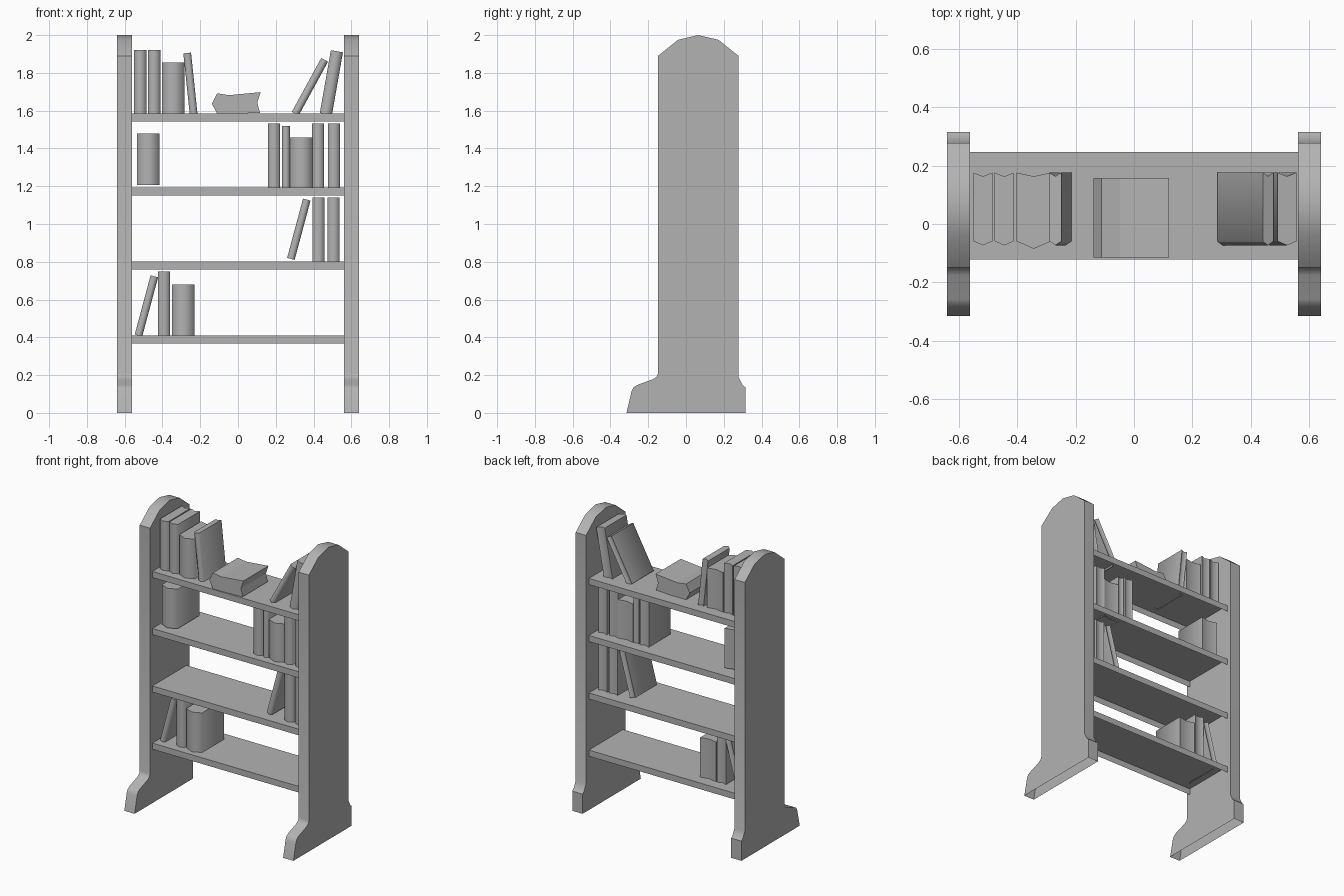
import bpy, bmesh
from math import radians, sin
from mathutils import Matrix

if "Cube" in bpy.data.objects:
    bpy.data.objects.remove(bpy.data.objects["Cube"])

grey = bpy.data.materials.new("grey")
grey.diffuse_color = (0.45, 0.45, 0.45, 1)
grey.use_nodes = True
grey.node_tree.nodes["Principled BSDF"].inputs["Base Color"].default_value = grey.diffuse_color


def prism(name, pts, direction, smooth=0):
    """Extrude a closed 3D outline along a direction; undersides stay open."""
    bm = bmesh.new()
    face = bm.faces.new([bm.verts.new(p) for p in pts])
    ext = bmesh.ops.extrude_face_region(bm, geom=[face], use_keep_orig=True)
    verts = [v for v in ext["geom"] if isinstance(v, bmesh.types.BMVert)]
    bmesh.ops.translate(bm, verts=verts, vec=direction)
    bmesh.ops.recalc_face_normals(bm, faces=bm.faces)
    bm.normal_update()
    under = [f for f in bm.faces if f.normal.z < -0.99]
    bmesh.ops.delete(bm, geom=under, context='FACES')
    me = bpy.data.meshes.new(name)
    bm.to_mesh(me)
    bm.free()
    me.materials.append(grey)
    ob = bpy.data.objects.new(name, me)
    bpy.context.collection.objects.link(ob)
    if smooth:
        bpy.ops.object.select_all(action='DESELECT')
        ob.select_set(True)
        bpy.context.view_layer.objects.active = ob
        bpy.ops.object.shade_smooth_by_angle(angle=radians(smooth))
    return ob


# Side panels: flared foot and arched top
panel = [(-0.315, 0), (-0.288, 0.115), (-0.278, 0.135), (-0.258, 0.148), (-0.175, 0.178),
         (-0.155, 0.192), (-0.148, 0.21), (-0.148, 1.89), (-0.042, 1.975), (0.064, 2.0),
         (0.172, 1.975), (0.278, 1.89), (0.278, 0.19), (0.3, 0.147), (0.315, 0.135), (0.315, 0)]
for side, x in (("left", -0.64), ("right", 0.562)):
    prism(f"side_panel_{side}", [(x, y, z) for y, z in panel], (0.078, 0, 0), 45)

# Shelves
SHELF_TOPS = [0.41, 0.801, 1.194, 1.584]
for i, z in enumerate(SHELF_TOPS):
    prism(f"shelf_{i + 1}", [(-0.563, -0.122, z), (0.563, -0.122, z), (0.563, 0.247, z),
                             (-0.563, 0.247, z)], (0, 0, -0.042))

# Book kinds: width, height, spine front y
KINDS = {"thin": (0.041, 0.325, -0.073), "tall": (0.065, 0.338, -0.073), "thick": (0.119, 0.271, -0.085)}


def book(name, kind, x, z, lean=0):
    """Book with pointed spine and hollow page edge; x, z = middle of its bottom."""
    w, h, spine = KINDS[kind]
    a = w / 2
    pts = [(-a, -0.059, 0), (0, spine, 0), (a, -0.059, 0),
           (a, 0.176, 0), (0, 0.163, 0), (-a, 0.176, 0)]
    ob = prism(name, pts, (0, 0, h), 75)
    t = radians(lean)
    lift = abs(sin(t)) * a
    ob.data.transform(Matrix.Translation((x, 0, z + lift)) @ Matrix.Rotation(t, 4, 'Y'))


# Books per shelf: kind, x, lean in degrees, lift
rows = [
    [("thin", -0.527, 15, -0.006), ("tall", -0.392, 0, 0), ("thick", -0.29, 0, 0)],
    [("thin", 0.28, 15, 0.009), ("tall", 0.426, 0, 0), ("tall", 0.506, 0, 0)],
    [("thick", -0.475, 0, 0.013), ("tall", 0.191, 0, 0), ("thin", 0.254, 0, 0),
     ("thick", 0.336, 0, -0.008), ("tall", 0.424, 0, 0), ("tall", 0.508, 0, 0)],
    [("tall", -0.517, 0, 0), ("tall", -0.444, 0, 0), ("thick", -0.343, 0, 0),
     ("thin", -0.235, -6, -0.004), ("thin", 0.303, 28.6, -0.01), ("tall", 0.465, 10, -0.008)],
]
for r, row in enumerate(rows):
    for n, (kind, x, lean, lift) in enumerate(row):
        book(f"book_{r + 1}_{n + 1}", kind, x, SHELF_TOPS[r] + lift, lean)

# Large book lying flat on the top shelf
flat = [(-0.138, 1.637), (-0.111, 1.692), (-0.048, 1.682), (0.12, 1.698),
        (0.102, 1.642), (0.116, 1.589), (0.0, 1.584), (-0.111, 1.584)]
prism("lying_book", [(x, -0.114, z) for x, z in flat], (0, 0.271, 0))
